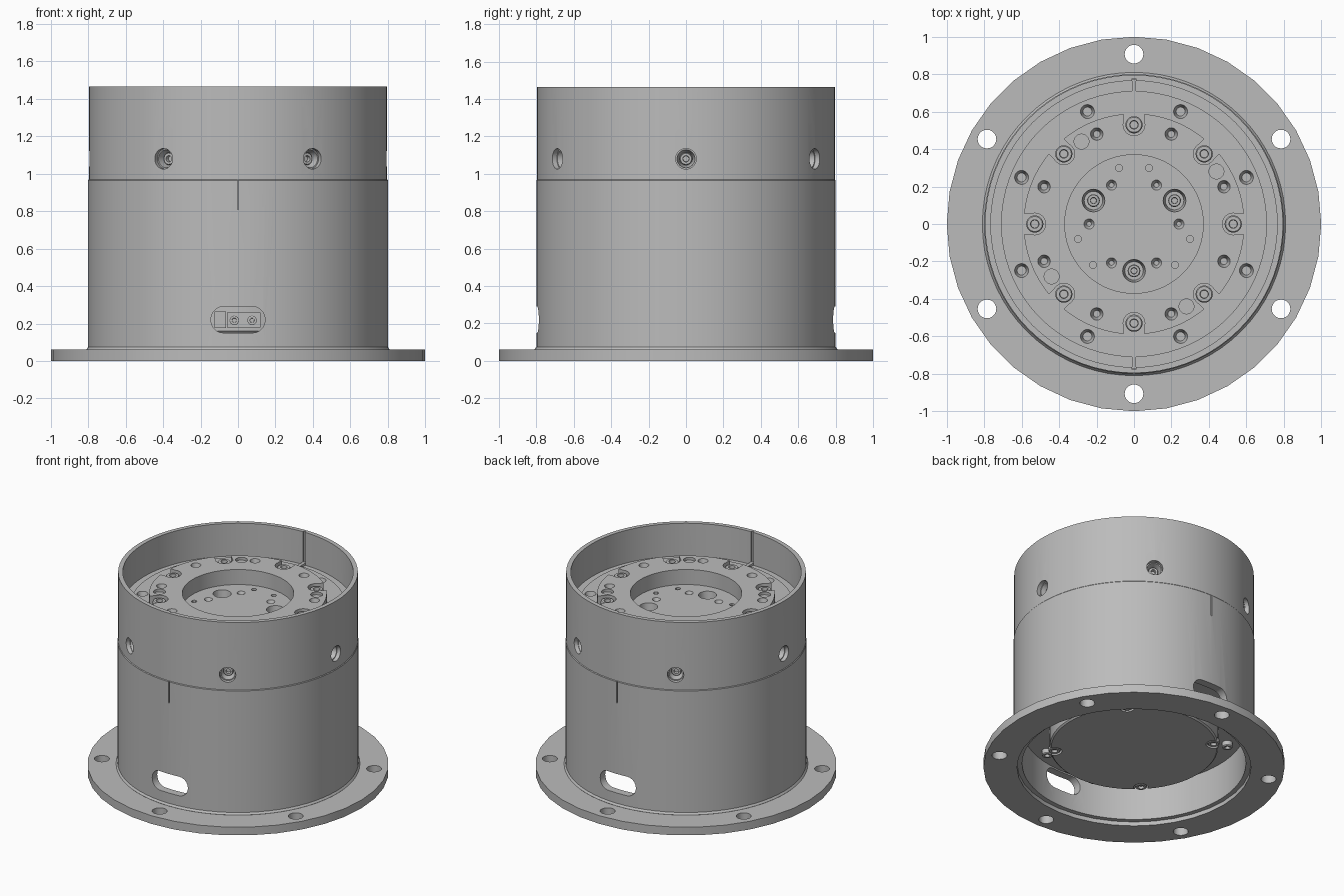
import bpy, bmesh
from math import pi, cos, sin, radians
from mathutils import Matrix, Vector

if "Cube" in bpy.data.objects:
    bpy.data.objects.remove(bpy.data.objects["Cube"])

GREY = (0.5, 0.5, 0.5, 1)
metal = bpy.data.materials.new("machined grey metal")
metal.use_nodes = True
metal.diffuse_color = GREY
metal.node_tree.nodes["Principled BSDF"].inputs["Base Color"].default_value = GREY


def make(name, bm, mat=True):
    bmesh.ops.recalc_face_normals(bm, faces=bm.faces)
    me = bpy.data.meshes.new(name)
    bm.to_mesh(me)
    bm.free()
    if mat:
        me.materials.append(metal)
    ob = bpy.data.objects.new(name, me)
    bpy.context.collection.objects.link(ob)
    return ob


def lathe(name, profile, seg, closed=True):
    """Turn an (r, z) profile about the z axis."""
    bm = bmesh.new()
    vs = [bm.verts.new((r, 0, z)) for r, z in profile]
    es = [bm.edges.new(p) for p in zip(vs, vs[1:])]
    if closed:
        es.append(bm.edges.new((vs[-1], vs[0])))
    bmesh.ops.spin(bm, geom=vs + es, cent=(0, 0, 0), axis=(0, 0, 1),
                   angle=2 * pi, steps=seg, use_merge=False)
    bmesh.ops.remove_doubles(bm, verts=bm.verts, dist=1e-5)
    return make(name, bm)


def smooth(ob):
    bpy.ops.object.select_all(action='DESELECT')
    ob.select_set(True)
    bpy.context.view_layer.objects.active = ob
    bpy.ops.object.shade_smooth_by_angle(angle=radians(30))


def cut(ob, bm):
    """Subtract the cutter mesh, then drop the cutter."""
    cutter = make("cutter", bm, False)
    cutter.hide_render = True
    mod = ob.modifiers.new("cut", 'BOOLEAN')
    mod.operation, mod.solver, mod.object = 'DIFFERENCE', 'EXACT', cutter
    mod.use_self = True
    bpy.ops.object.select_all(action='DESELECT')
    bpy.context.view_layer.objects.active = ob
    ob.select_set(True)
    bpy.ops.object.modifier_apply(modifier="cut")
    bpy.data.objects.remove(cutter)


def polar(r, deg, z=0):
    return Vector((r * cos(radians(deg)), r * sin(radians(deg)), z))


def hole(bm, r, top, depth, taper=1.0, seg=20):
    """Drill straight down from a point."""
    m = Matrix.Translation(top - Vector((0, 0, depth / 2)))
    bmesh.ops.create_cone(bm, cap_ends=True, segments=seg, radius1=r * taper,
                          radius2=r, depth=depth, matrix=m)


def box(bm, centre, size, deg=0):
    m = (Matrix.Rotation(radians(deg), 4, 'Z') @ Matrix.Translation(centre)
         @ Matrix.Diagonal((*size, 1)))
    bmesh.ops.create_cube(bm, size=1, matrix=m)


def bolt(name, r, h, place, rot=Matrix()):
    """Cap screw with a socket, base at the given place."""
    ob = lathe(name, [(0, 0), (r, 0), (r, h * .85), (r * .88, h), (r * .5, h),
                      (r * .45, h * .4), (0, h * .4)], 18, False)
    ob.data.transform(Matrix.Translation(place) @ rot)
    smooth(ob)


# Mounting flange with six through holes
flange = lathe("mounting_flange", [(.777, 0), (1, 0), (1, .06), (.777, .06)], 36)
bm = bmesh.new()
for k in range(6):
    hole(bm, .05, polar(.907, 30 + 60 * k, .1), .2)
cut(flange, bm)
smooth(flange)

# Tubular housing
housing = lathe("housing_tube", [
    (.743, .03), (.79, .03), (.81, .061), (.8, .075), (.8, .965), (.796, .97),
    (.796, 1.465), (.765, 1.465), (.765, .35), (.743, .35)], 72)
bm = bmesh.new()
# Six radial screw holes
for k in range(6):
    m = (Matrix.Rotation(radians(60 * k), 4, 'Z') @ Matrix.Translation((.78, 0, 1.08))
         @ Matrix.Rotation(pi / 2, 4, 'Y'))
    bmesh.ops.create_cone(bm, cap_ends=True, segments=24, radius1=.055, radius2=.055,
                          depth=.12, matrix=m)
# Rounded cable window running front to back
outline = [bm.verts.new((sx * .08 + .065 * cos(a), -1, .22 + .07 * sin(a)))
           for sx, start in ((1, -pi / 2), (-1, pi / 2))
           for a in [start + pi * i / 10 for i in range(11)]]
face = bm.faces.new(outline)
ext = bmesh.ops.extrude_face_region(bm, geom=[face])
bmesh.ops.translate(bm, vec=(0, 2, 0),
                    verts=[v for v in ext["geom"] if isinstance(v, bmesh.types.BMVert)])
# Key grooves inside and thin marks outside
for side in (-1, 1):
    box(bm, (0, side * .76, 1.4), (.02, .032, .4))
    box(bm, (0, side * .8, .89), (.008, .02, .16))
cut(housing, bm)
smooth(housing)

# Inner drive body: rear cover, shelf, ledge, raised output ring and recessed hub
body = lathe("drive_body", [
    (0, .15), (.55, .15), (.56, .16), (.56, .3), (.768, .3), (.768, 1.225), (.71, 1.225),
    (.71, 1.24), (.59, 1.24), (.59, 1.31), (.37, 1.31), (.37, 1.2), (0, 1.2)], 72, False)
bm = bmesh.new()
for k in range(8):
    a = 45 * k
    # Pockets for the ring bolts, open to the rim
    hole(bm, .058, polar(.53, a, 1.33), .08, seg=24)
    box(bm, (.575, 0, 1.29), (.09, .112, .084), a)
    # Tapped holes in the ledge and the ring
    hole(bm, .04, polar(.65, a + 22.5, 1.25), .06, .6)
    hole(bm, .036, polar(.52, a + 22.5, 1.32), .07, .5)
for k in range(4):
    hole(bm, .04, polar(.522, 32.5 + 90 * k, 1.32), .03)
    # Notches in the rear cover
    hole(bm, .05, polar(.53, 45 + 90 * k, .18), .06)
for k in range(6):
    hole(bm, .032, polar(.24, 60 * k, 1.21), .04, .4)
    # Seats behind the radial screws
    m = (Matrix.Rotation(radians(60 * k), 4, 'Z') @ Matrix.Translation((.75, 0, 1.08))
         @ Matrix.Rotation(pi / 2, 4, 'Y'))
    bmesh.ops.create_cone(bm, cap_ends=True, segments=24, radius1=.035, radius2=.055,
                          depth=.1, matrix=m)
for k in range(3):
    hole(bm, .062, polar(.25, 30 + 120 * k, 1.21), .1, .8, 24)
    for off in (-15, 15):
        hole(bm, .018, polar(.31, 90 + 120 * k + off, 1.21), .04, seg=12)
cut(body, bm)
smooth(body)

# Bolts
flip = Matrix.Rotation(pi, 4, 'X')
for k in range(8):
    bolt("ring_bolt", .046, .05, polar(.53, 45 * k, 1.248))
    bolt("shelf_bolt", .035, .04, polar(.65, 22.5 + 45 * k, .302), flip)
for k in range(4):
    bolt("cover_bolt", .04, .03, polar(.53, 45 + 90 * k, .182), flip)
for k in range(3):
    bolt("hub_bolt", .034, .04, polar(.25, 30 + 120 * k, 1.108))
for k in range(6):
    turn = Matrix.Rotation(radians(60 * k), 4, 'Z') @ Matrix.Rotation(pi / 2, 4, 'Y')
    bolt("radial_screw", .034, .04, polar(.7, 60 * k, 1.08), turn)

# Alignment keys on the ledge
for side in (-1, 1):
    bm = bmesh.new()
    box(bm, (0, side * .738, 1.232), (.024, .07, .02))
    make("alignment_key", bm)

# Cable connector behind the front window
bm = bmesh.new()
box(bm, (-.095, -.555, .22), (.06, .05, .09))
box(bm, (.03, -.553, .22), (.18, .05, .08))
make("cable_connector", bm)
for x in (-.02, .075):
    bolt("connector_screw", .025, .012, Vector((x, -.577, .217)),
         Matrix.Rotation(pi / 2, 4, 'X'))
